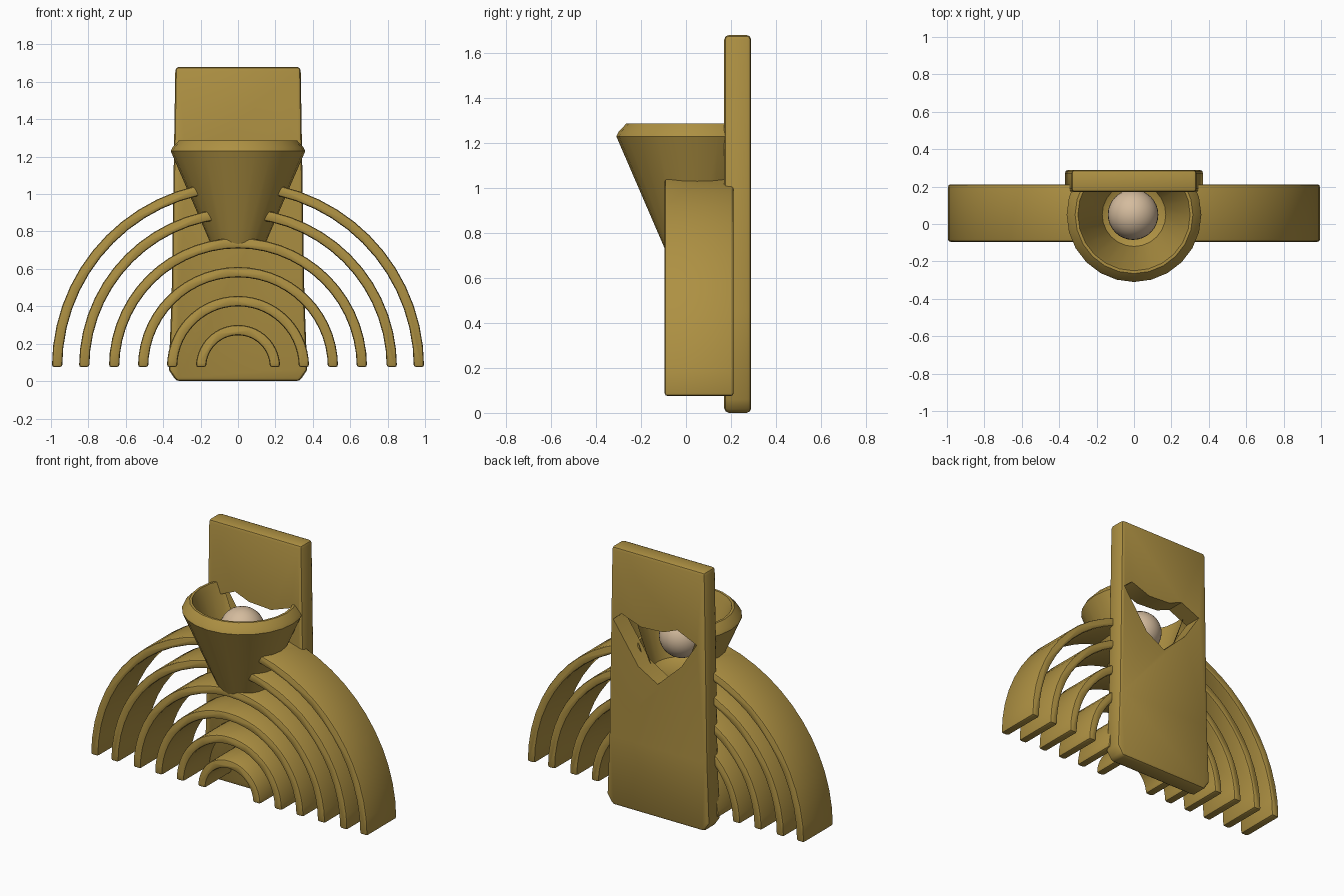
import bpy, bmesh
from math import sin, cos, pi, radians

if "Cube" in bpy.data.objects:
    bpy.data.objects.remove(bpy.data.objects["Cube"])


def material(name, color):
    m = bpy.data.materials.new(name)
    m.diffuse_color = color
    m.use_nodes = True
    m.node_tree.nodes["Principled BSDF"].inputs["Base Color"].default_value = m.diffuse_color
    return m


GOLD = material("ochre", (0.42, 0.28, 0.055, 1))
TAN = material("pale_tan", (0.66, 0.50, 0.34, 1))


def to_object(name, bm, mat=GOLD):
    bmesh.ops.recalc_face_normals(bm, faces=bm.faces)
    me = bpy.data.meshes.new(name)
    bm.to_mesh(me)
    bm.free()
    ob = bpy.data.objects.new(name, me)
    bpy.context.collection.objects.link(ob)
    me.materials.append(mat)
    return ob


def activate(ob):
    bpy.ops.object.select_all(action='DESELECT')
    ob.select_set(True)
    bpy.context.view_layer.objects.active = ob


def prism(name, outline, y0, y1):
    """Extrude an x-z outline along y."""
    bm = bmesh.new()
    front = [bm.verts.new((x, y0, z)) for x, z in outline]
    back = [bm.verts.new((x, y1, z)) for x, z in outline]
    n = len(outline)
    bm.faces.new(front)
    bm.faces.new(back[::-1])
    for i in range(n):
        j = (i + 1) % n
        bm.faces.new((front[i], back[i], back[j], front[j]))
    return to_object(name, bm)


def lathe(name, profile, cy, steps=24, cut_y=None):
    """Spin an r-z profile around a vertical axis at y = cy."""
    bm = bmesh.new()
    vs = [bm.verts.new((r, 0, z)) for r, z in profile]
    es = [bm.edges.new(p) for p in zip(vs, vs[1:])]
    bmesh.ops.spin(bm, geom=vs + es, cent=(0, 0, 0), axis=(0, 0, 1),
                   angle=2 * pi, steps=steps, use_duplicate=False)
    bmesh.ops.remove_doubles(bm, verts=bm.verts, dist=1e-4)
    bmesh.ops.translate(bm, verts=bm.verts, vec=(0, cy, 0))
    if cut_y is not None:
        bmesh.ops.bisect_plane(bm, geom=bm.verts[:] + bm.edges[:] + bm.faces[:],
                               plane_co=(0, cut_y, 0), plane_no=(0, 1, 0),
                               clear_outer=True)
    return to_object(name, bm)


def bevel(ob, width, segments=2):
    activate(ob)
    m = ob.modifiers.new("bevel", 'BEVEL')
    m.width, m.segments = width, segments
    m.limit_method, m.angle_limit = 'ANGLE', radians(40)
    bpy.ops.object.modifier_apply(modifier=m.name)


def cut(ob, cutter):
    activate(ob)
    m = ob.modifiers.new("cut", 'BOOLEAN')
    m.operation, m.solver, m.object = 'DIFFERENCE', 'EXACT', cutter
    bpy.ops.object.modifier_apply(modifier=m.name)


def smooth(ob, angle=35):
    activate(ob)
    bpy.ops.object.shade_smooth_by_angle(angle=radians(angle))


CUP_Y = 0.05

# Back plate, a little wider near the foot, with a ragged V-shaped opening
plate = prism("back_plate", [(-0.33, 0.0), (0.33, 0.0), (0.37, 0.06), (0.355, 0.45),
                             (0.335, 1.68), (-0.335, 1.68), (-0.355, 0.45), (-0.37, 0.06)],
              0.17, 0.29)
bevel(plate, 0.02)
hole = prism("hole_cutter", [(0.32, 1.21), (0.26, 1.26), (0.12, 1.21), (-0.04, 1.22),
                             (-0.14, 1.26), (-0.28, 1.20), (-0.17, 1.03), (0.0, 0.87),
                             (0.14, 0.95)], 0.1, 0.4)
cut(plate, hole)
smooth(plate)

# Funnel-shaped cup joined to the plate
cup = lathe("cup", [(0, 0.72), (0.14, 0.72), (0.36, 1.23), (0.35, 1.25), (0.315, 1.287),
                    (0.30, 1.287), (0.285, 1.25), (0.17, 0.88), (0.13, 0.86), (0, 0.86)],
            CUP_Y, cut_y=0.2)
smooth(cup)

# Ball in the cup
bpy.ops.mesh.primitive_uv_sphere_add(segments=32, ring_count=16, radius=0.135,
                                     location=(-0.005, 0.05, 1.10))
ball = bpy.context.object
ball.name = "ball"
ball.data.materials.append(TAN)
bpy.ops.object.shade_smooth()

# Concentric arches, cleared out where they would cross the cup's inside
hollow = lathe("hollow_cutter", [(0, 0.84), (0.18, 0.84), (0.33, 1.27), (0, 1.27)], CUP_Y)
N = 28
for k, r in enumerate((0.995, 0.85, 0.69, 0.535, 0.38, 0.225)):
    def arc(rad):
        return [(rad * cos(pi * i / N), 0.075 + rad * sin(pi * i / N)) for i in range(N + 1)]
    arch = prism(f"arch_{k + 1}", arc(r) + arc(r - 0.055)[::-1], -0.095, 0.212)
    bevel(arch, 0.013)
    if k < 2:
        cut(arch, hollow)
    smooth(arch)

for helper in (hole, hollow):
    bpy.data.objects.remove(helper, do_unlink=True)
